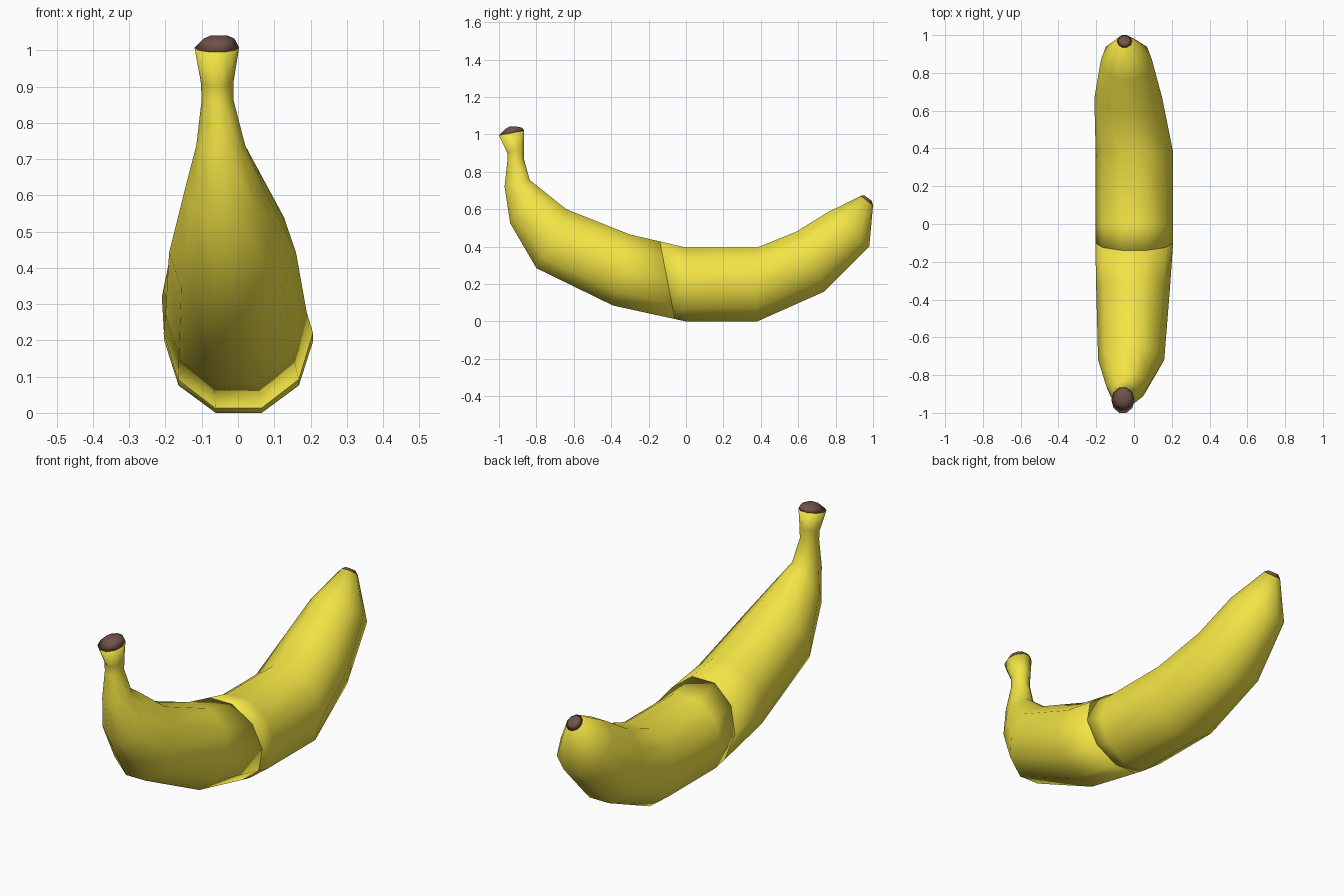
import bpy, bmesh, math

if "Cube" in bpy.data.objects:
    bpy.data.objects.remove(bpy.data.objects["Cube"])

SIDES = 10


def material(name, rgb):
    m = bpy.data.materials.new(name)
    m.diffuse_color = (*rgb, 1)
    m.use_nodes = True
    m.node_tree.nodes["Principled BSDF"].inputs["Base Color"].default_value = m.diffuse_color
    return m


yellow = material("yellow_peel", (0.90, 0.78, 0.06))
brown = material("brown_ends", (0.16, 0.085, 0.065))


def loft(name, rings, mat):
    """Skin ten-sided rings: (outer y, outer z, inner y, inner z, x min, x max)."""
    bm = bmesh.new()
    loops = []
    for yo, zo, yi, zi, x0, x1 in rings:
        loop = []
        for k in range(SIDES):
            a = 2 * math.pi * k / SIDES
            t = 0.5 + 0.5 * math.sin(a) / math.sin(math.radians(72))
            x = (x0 + x1) / 2 + (x1 - x0) / 2 * math.cos(a)
            loop.append(bm.verts.new((x, yo + (yi - yo) * t, zo + (zi - zo) * t)))
        loops.append(loop)
    for a, b in zip(loops, loops[1:]):
        for k in range(SIDES):
            n = (k + 1) % SIDES
            bm.faces.new((a[k], a[n], b[n], b[k]))
    bm.faces.new(loops[0])
    bm.faces.new(loops[-1])
    bmesh.ops.recalc_face_normals(bm, faces=bm.faces)
    for f in bm.faces:
        f.smooth = True
    me = bpy.data.meshes.new(name)
    bm.to_mesh(me)
    bm.free()
    me.materials.append(mat)
    ob = bpy.data.objects.new(name, me)
    bpy.context.collection.objects.link(ob)
    return ob


# rings shared between neighbouring parts
stem_rim = (-1.00, 0.995, -0.865, 1.02, -0.12, 0.003)
middle = (-0.06, 0.013, -0.14, 0.428, -0.205, 0.207)
tip_rim = (1.00, 0.62, 0.935, 0.672, -0.09, -0.01)

# stem half of the fruit
loft("stem_half", [
    stem_rim,
    (-0.955, 0.90, -0.865, 0.93, -0.103, -0.012),
    (-0.955, 0.86, -0.867, 0.87, -0.10, -0.013),
    (-0.97, 0.72, -0.835, 0.755, -0.115, 0.02),
    (-0.94, 0.525, -0.79, 0.72, -0.145, 0.07),
    (-0.80, 0.285, -0.64, 0.60, -0.19, 0.16),
    (-0.39, 0.085, -0.30, 0.465, -0.20, 0.19),
    middle], yellow)

# tip half of the fruit
loft("tip_half", [
    middle,
    (0.00, 0.00, 0.00, 0.395, -0.203, 0.207),
    (0.38, 0.00, 0.38, 0.395, -0.203, 0.207),
    (0.74, 0.16, 0.59, 0.48, -0.21, 0.15),
    (0.98, 0.40, 0.76, 0.585, -0.175, 0.095),
    tip_rim], yellow)

# dark domed ends
loft("stem_cap", [
    stem_rim,
    (-0.965, 1.03, -0.875, 1.035, -0.095, -0.01),
    (-0.945, 1.041, -0.90, 1.041, -0.075, -0.03)], brown)
loft("tip_cap", [
    tip_rim,
    (0.993, 0.645, 0.955, 0.673, -0.075, -0.025)], brown)
